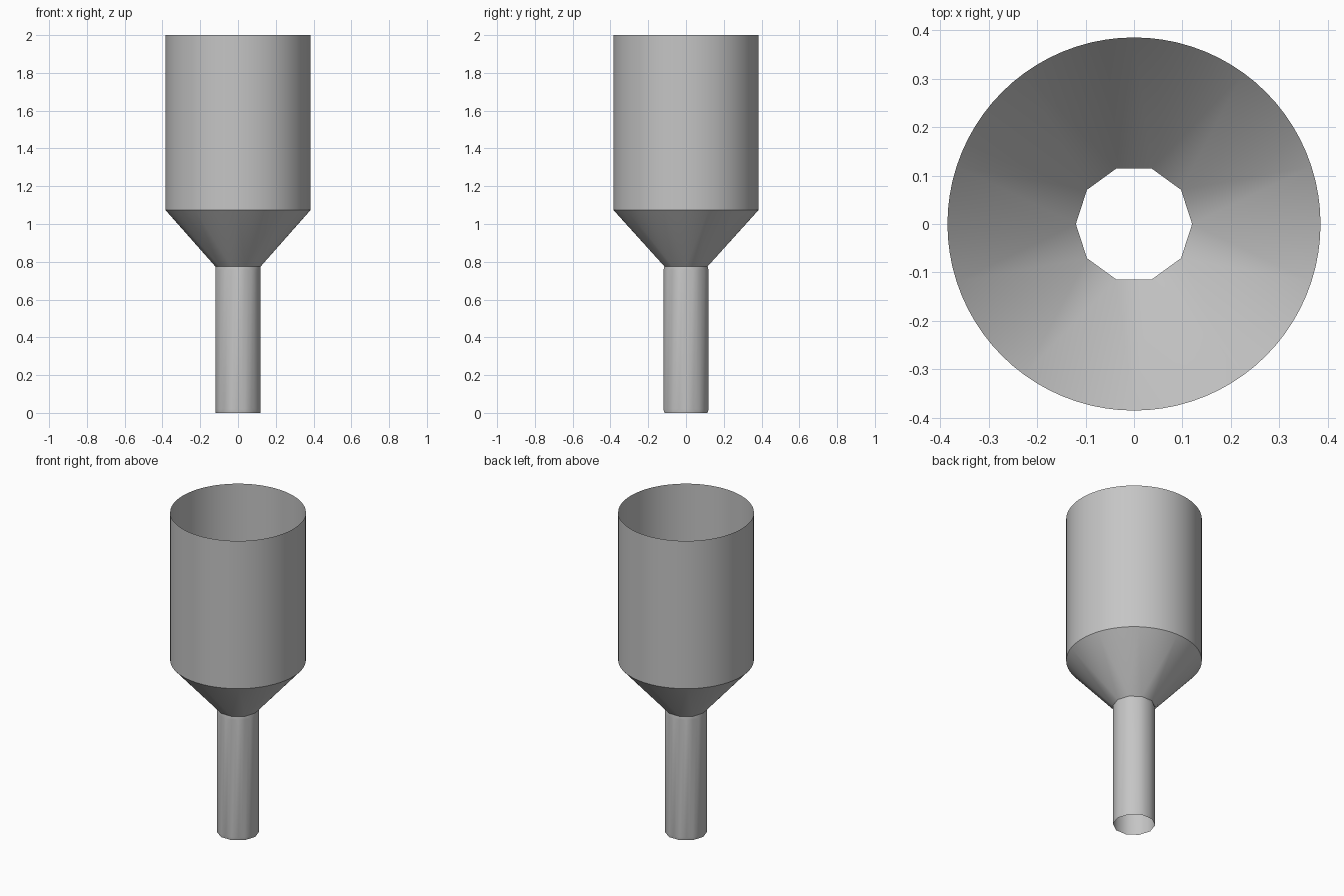
import bpy
import bmesh
from math import cos, sin, tau, radians

cube = bpy.data.objects.get("Cube")
if cube:
    bpy.data.objects.remove(cube, do_unlink=True)

GREY = (0.56, 0.56, 0.56, 1)
grey = bpy.data.materials.new("plain grey")
grey.use_nodes = True
grey.diffuse_color = GREY
grey.node_tree.nodes["Principled BSDF"].inputs["Base Color"].default_value = GREY


def ring(bm, sides, radius, z):
    return [bm.verts.new((radius * cos(tau * i / sides), radius * sin(tau * i / sides), z))
            for i in range(sides)]


def join_rings(bm, a, b):
    """Triangulated strip between two rings, one a whole multiple of the other."""
    coarse, fine = (a, b) if len(a) <= len(b) else (b, a)
    n, m = len(coarse), len(fine)
    ratio = m // n
    for j in range(m):
        owner = coarse[(j + ratio // 2) // ratio % n]
        bm.faces.new((fine[j], fine[(j + 1) % m], owner))
    for i in range(n):
        middle = fine[(i * ratio + ratio - ratio // 2) % m]
        bm.faces.new((coarse[i], coarse[(i + 1) % n], middle))


def shell(name, rings):
    """Open surface through a list of (sides, radius, height) rings."""
    bm = bmesh.new()
    loops = [ring(bm, *r) for r in rings]
    for a, b in zip(loops, loops[1:]):
        join_rings(bm, a, b)
    # Turn every face outwards from the axis
    for face in bm.faces:
        face.normal_update()
        centre = face.calc_center_median()
        if face.normal.x * centre.x + face.normal.y * centre.y < 0:
            face.normal_flip()
    mesh = bpy.data.meshes.new(name)
    bm.to_mesh(mesh)
    bm.free()
    obj = bpy.data.objects.new(name, mesh)
    bpy.context.collection.objects.link(obj)
    mesh.materials.append(grey)
    bpy.ops.object.select_all(action="DESELECT")
    obj.select_set(True)
    bpy.context.view_layer.objects.active = obj
    bpy.ops.object.shade_smooth_by_angle(angle=radians(35))
    return obj


WIDE, NARROW = 0.385, 0.12
SHOULDER, NECK = 1.075, 0.775

# Wide open cup
shell("cup_wall", [(80, WIDE, SHOULDER), (80, WIDE, 2.0)])
# Funnel from the cup down to the ten-sided neck
shell("funnel_cone", [(10, NARROW, NECK), (80, WIDE, SHOULDER)])
# Narrow open tube, round along its length with ten-sided ends
shell("outlet_tube", [(10, NARROW, 0), (40, NARROW, 0.02),
                      (40, NARROW, NECK - 0.02), (10, NARROW, NECK)])
